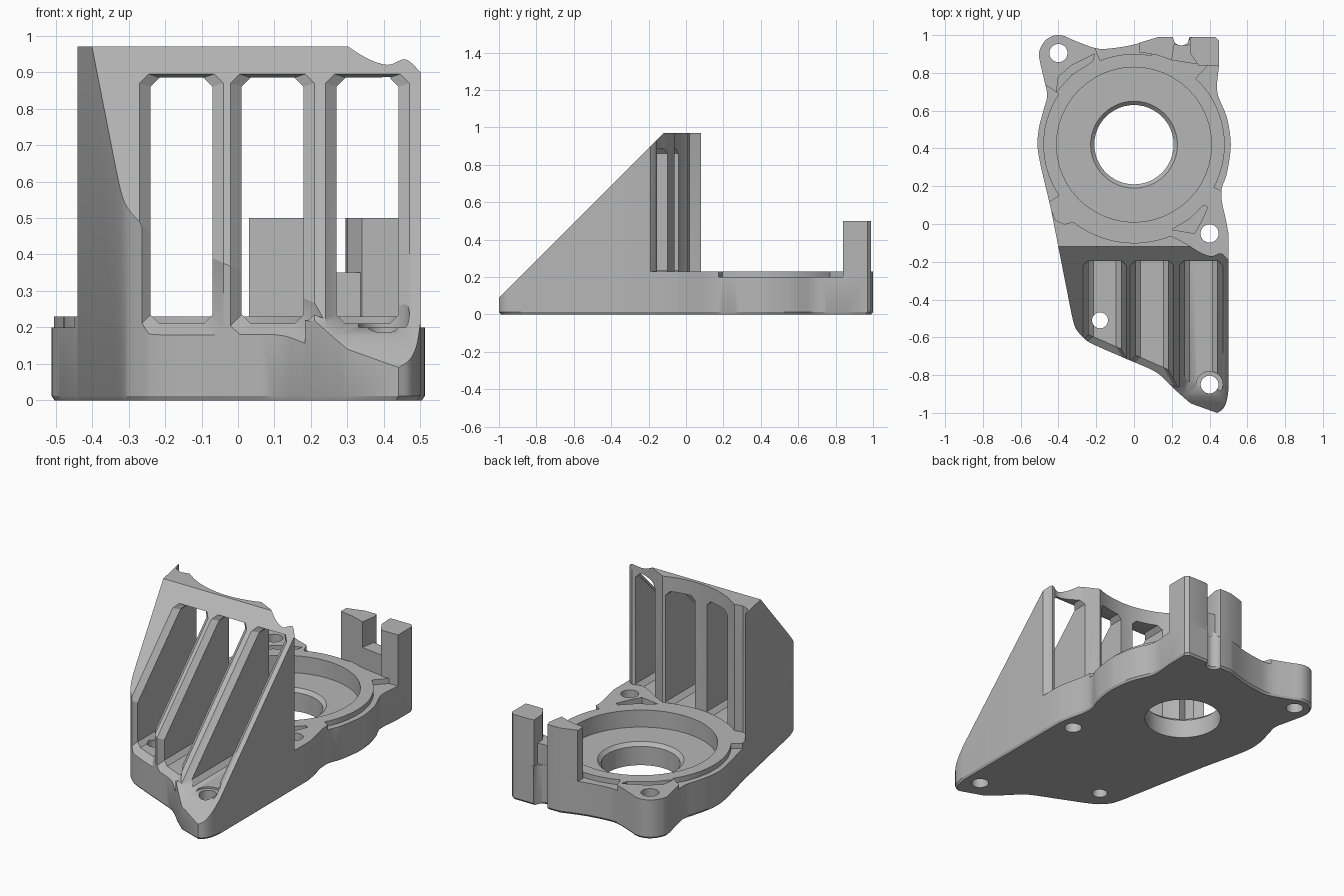
import bpy, bmesh, math
from mathutils import Vector

if "Cube" in bpy.data.objects:
    bpy.data.objects.remove(bpy.data.objects["Cube"], do_unlink=True)

grey = bpy.data.materials.new("machined grey")
grey.use_nodes = True
grey.diffuse_color = (0.47, 0.47, 0.47, 1)
grey.node_tree.nodes["Principled BSDF"].inputs["Base Color"].default_value = (0.47, 0.47, 0.47, 1)

CX, CY = 0, 0.42          # bearing centre
SLOPE = 1.09              # sloped face: z = y + SLOPE


def arc(x, y, r, a0=0, a1=360, n=48):
    closed = abs(a1 - a0) == 360
    steps = n if closed else n + 1
    angles = [math.radians(a0 + (a1 - a0) * i / n) for i in range(steps)]
    return [(x + r * math.cos(a), y + r * math.sin(a)) for a in angles]


def spline(pts, n=4):
    """Smooth open curve through the points."""
    p = [Vector(q) for q in [pts[0]] + pts + [pts[-1]]]
    out = []
    for a, b, c, d in zip(p, p[1:], p[2:], p[3:]):
        for i in range(n):
            t = i / n
            out.append(tuple(0.5 * (2 * b + (c - a) * t + (2 * a - 5 * b + 4 * c - d) * t * t
                                    + (3 * b - a - 3 * c + d) * t ** 3)))
    return out + [pts[-1]]


def loft(name, loops):
    """Closed solid through equal loops of 3D points."""
    bm = bmesh.new()
    rings = [[bm.verts.new(p) for p in loop] for loop in loops]
    bm.faces.new(rings[0])
    bm.faces.new(rings[-1])
    for lo, hi in zip(rings, rings[1:]):
        for i in range(len(lo)):
            j = (i + 1) % len(lo)
            bm.faces.new((lo[i], lo[j], hi[j], hi[i]))
    bmesh.ops.recalc_face_normals(bm, faces=bm.faces)
    mesh = bpy.data.meshes.new(name)
    bm.to_mesh(mesh)
    bm.free()
    mesh.materials.append(grey)
    obj = bpy.data.objects.new(name, mesh)
    bpy.context.collection.objects.link(obj)
    return obj


def prism(name, pts, z0, z1, chamfer=0):
    loops = [[(x, y, z) for x, y in pts] for z in (z0 + chamfer, z1)]
    if chamfer:
        loops.insert(0, [(x * 0.985, y * 0.99, z0) for x, y in pts])
    return loft(name, loops)


def cut(obj, cutter):
    mod = obj.modifiers.new("cut", "BOOLEAN")
    mod.operation, mod.solver, mod.object = "DIFFERENCE", "EXACT", cutter
    bpy.context.view_layer.update()
    evaluated = obj.evaluated_get(bpy.context.evaluated_depsgraph_get())
    mesh = bpy.data.meshes.new_from_object(evaluated)
    obj.modifiers.clear()
    obj.data = mesh
    bpy.data.objects.remove(cutter, do_unlink=True)


def drill(obj, x, y, r, z0=-0.1, z1=0.5):
    cut(obj, prism("cutter", arc(x, y, r), z0, z1))


def dedupe(pts):
    return [p for i, p in enumerate(pts) if (Vector(p) - Vector(pts[i - 1])).length > 1e-4]


# Outline curves: wall back (left to right), rear edge, front edge
wall_back = ([(-0.44, 0.08), (-0.415, 0.02), (-0.37, 0.0)]
             + arc(CX, CY, 0.52, 232, 292, 16)
             + spline([(0.28, -0.105), (0.35, -0.15), (0.41, -0.17), (0.46, -0.155), (0.5, -0.19)]))
rear_edge = (spline([(0.5, -0.05), (0.485, 0.03), (0.465, 0.12), (0.465, 0.19), (0.49, 0.26),
                     (0.51, 0.38), (0.51, 0.46), (0.49, 0.57), (0.445, 0.68), (0.44, 0.75)])
             + [(0.45, 0.84), (0.45, 0.97), (0.43, 0.99), (0.31, 0.99)]
             + arc(0.25, 0.99, 0.045, 0, -180, 10)
             + spline([(0.13, 0.99), (0, 0.95), (-0.12, 0.93), (-0.2, 0.93), (-0.3, 0.965),
                       (-0.39, 1.0), (-0.46, 0.98), (-0.5, 0.92), (-0.5, 0.87), (-0.475, 0.76),
                       (-0.46, 0.68), (-0.48, 0.6), (-0.505, 0.5), (-0.51, 0.4), (-0.49, 0.29)]))
front_edge = (spline([(-0.33, -0.48), (-0.31, -0.55), (-0.27, -0.6), (-0.22, -0.635), (-0.05, -0.71),
                      (0.1, -0.775), (0.16, -0.82), (0.22, -0.88), (0.3, -0.95)])
              + spline([(0.44, -1.0), (0.47, -0.98), (0.49, -0.94), (0.5, -0.88)]))

# Bearing plate with recess, stepped edge, bolt holes and pockets
plate = prism("bearing_plate", dedupe(rear_edge + wall_back), 0, 0.23, 0.012)
for a0, a1 in ((-28, 47), (146, 214), (79, 112)):
    sector = arc(CX, CY, 0.48, a0, a1, 20) + arc(CX, CY, 0.75, a1, a0, 20)
    cut(plate, prism("cutter", sector, 0.2, 0.4))
drill(plate, CX, CY, 0.41, 0.13)
drill(plate, CX, CY, 0.21)
cut(plate, loft("cutter", [[(x, y, z) for x, y in arc(CX, CY, r)]
                           for r, z in ((0.2, 0.1), (0.24, 0.14))]))
drill(plate, -0.4, 0.905, 0.048)
drill(plate, 0.4, -0.05, 0.048)
for pocket in ([(-0.41, 0.7), (-0.4, 0.78), (-0.33, 0.84), (-0.21, 0.9), (-0.22, 0.86), (-0.33, 0.79)],
               [(0.2, -0.03), (0.32, -0.05), (0.36, 0.02), (0.39, 0.09), (0.37, 0.1), (0.3, 0.03)]):
    cut(plate, prism("cutter", pocket, 0.195, 0.4))

# Ribbed wedge, sliced along the 45 degree face
wedge = prism("ribbed_wedge", dedupe(front_edge + wall_back[::-1]), 0, 0.97, 0.012)
bm = bmesh.new()
bm.from_mesh(wedge.data)
sliced = bmesh.ops.bisect_plane(bm, geom=bm.verts[:] + bm.edges[:] + bm.faces[:],
                                plane_co=(0, 0, SLOPE), plane_no=(0, -1, 1), clear_outer=True)
rim = [e for e in bm.edges if e.is_boundary]
bmesh.ops.holes_fill(bm, edges=rim, sides=0)
bmesh.ops.recalc_face_normals(bm, faces=bm.faces)
bm.to_mesh(wedge.data)
bm.free()


def slot_loop(a, b, grow, place):
    """Chamfered slot outline in x and z, with y given by place(x, z)."""
    a, b = a - 0.03 * grow, b + 0.03 * grow
    lo, hi, c = 0.21 - 0.03 * grow, 0.885 + 0.01 * grow, 0.025
    pts = [(a + c, lo), (b - c, lo), (b, lo + c), (b, hi - c),
           (b - c, hi), (a + c, hi), (a, hi - c), (a, lo + c)]
    return [(x, place(x, z), z) for x, z in pts]


def slope_face(x, z):
    return z - SLOPE


def front_face(x, z):
    return -0.731 - 0.4375 * x


# Three slots with chamfered mouths
for a, b, faces in ((-0.24, -0.07, (slope_face, front_face)),
                    (0.01, 0.18, (slope_face, front_face)),
                    (0.27, 0.44, (slope_face,))):
    cut(wedge, loft("cutter", [slot_loop(a, b, 0, lambda x, z, y=y: y) for y in (-1.2, 0.2)]))
    for face in faces:
        cut(wedge, loft("cutter", [slot_loop(a, b, t, lambda x, z: face(x, z) + 0.04 * (1 - t))
                                   for t in (0, 1.8)]))
drill(wedge, 0.4, -0.85, 0.07, 0.2, 0.6)
drill(wedge, 0.4, -0.85, 0.047)
drill(wedge, -0.18, -0.51, 0.042)

# Rear posts joined by a low saddle
inner_post = prism("rear_post_inner", [(0.03, 0.96), (0.13, 0.99), (0.205, 0.99), (0.215, 0.96), (0.2, 0.867),
                                       (0.12, 0.895), (0.03, 0.909)], 0.2, 0.5)
outer_post = prism("rear_post_outer", [(0.295, 0.985), (0.31, 0.99), (0.43, 0.99), (0.45, 0.97), (0.45, 0.84),
                                       (0.34, 0.84), (0.3, 0.9)], 0.2, 0.5)
saddle = prism("post_saddle", [(0.2, 0.867), (0.36, 0.842), (0.3, 0.95), (0.25, 0.945), (0.21, 0.955)], 0.2, 0.35)

# Smooth curved walls, sharp machined edges
bpy.ops.object.select_all(action="DESELECT")
for part in (plate, wedge, inner_post, outer_post, saddle):
    part.select_set(True)
bpy.context.view_layer.objects.active = plate
bpy.ops.object.shade_smooth_by_angle(angle=math.radians(28))
